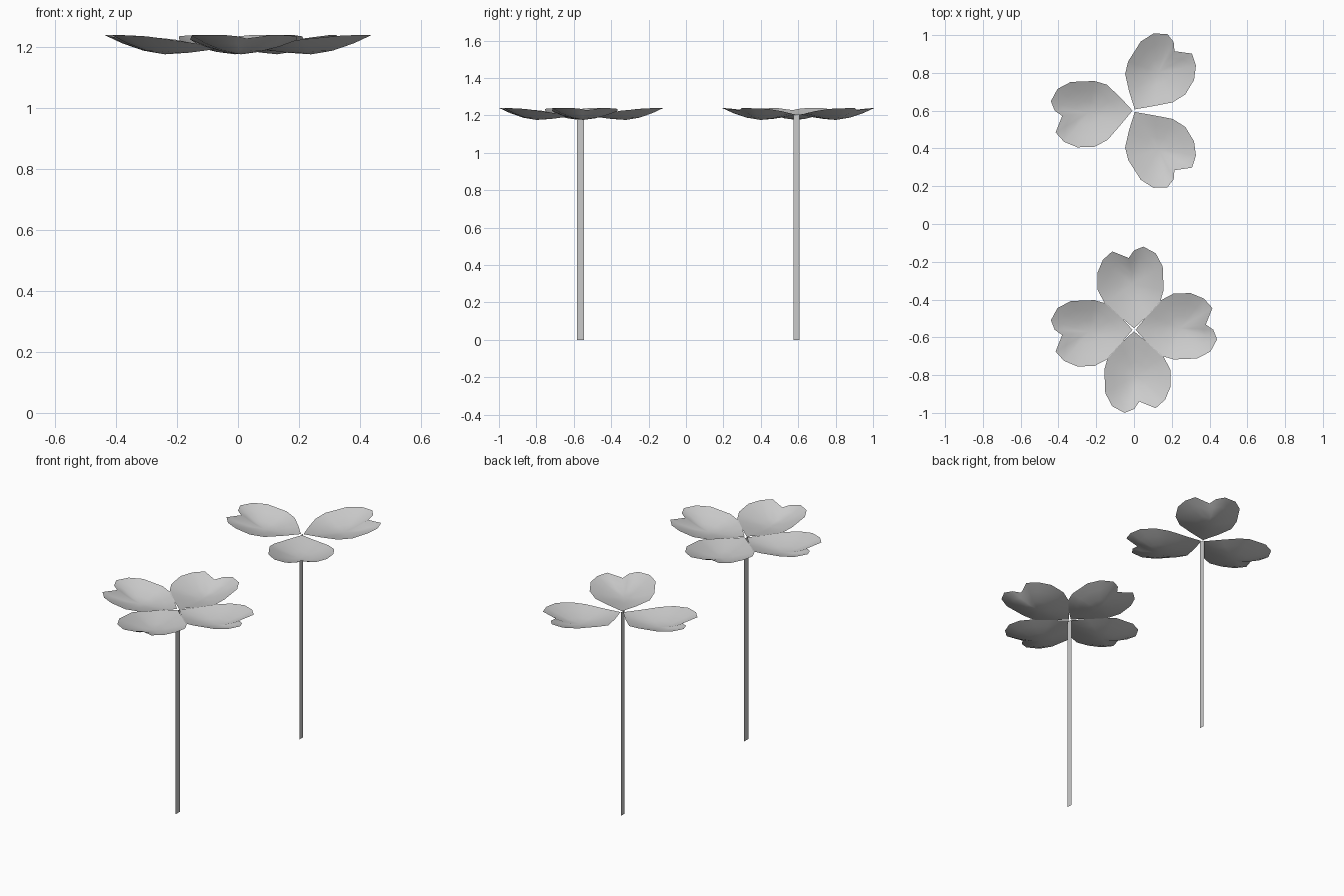
import bpy, bmesh, math

if "Cube" in bpy.data.objects:
    bpy.data.objects.remove(bpy.data.objects["Cube"])

# Leaf outline: (along, across, rim height), base -> notch -> base
OUTLINE = [(.008, 0, 1.205), (.075, -.073, 1.207), (.145, -.138, 1.212), (.21, -.157, 1.225),
           (.335, -.152, 1.237), (.405, -.115, 1.24), (.44, -.05, 1.24), (.42, 0, 1.235),
           (.38, .028, 1.228), (.415, .115, 1.24), (.37, .165, 1.238), (.30, .194, 1.235),
           (.21, .192, 1.222), (.14, .155, 1.212), (.075, .08, 1.207)]
LOW = (.24, .01, 1.176)   # lowest point of the cupped leaf


def make_leaf(name, centre_y, angle, flip=1):
    bm = bmesh.new()
    a = math.radians(angle)

    def vert(u, v, z):
        v *= flip
        return bm.verts.new((u * math.cos(a) - v * math.sin(a),
                             centre_y + u * math.sin(a) + v * math.cos(a), z))

    centre = vert(*LOW)
    rings = []
    for t in (.35, .7, 1):
        rings.append([vert(LOW[0] + (u - LOW[0]) * t, LOW[1] + (v - LOW[1]) * t,
                           LOW[2] + (z - LOW[2]) * t ** 1.6) for u, v, z in OUTLINE])
    n = len(OUTLINE)
    for i in range(n):
        j = (i + 1) % n
        bm.faces.new((centre, rings[0][i], rings[0][j]))
        for inner, outer in zip(rings, rings[1:]):
            bm.faces.new((inner[i], outer[i], outer[j], inner[j]))
    for f in bm.faces:
        f.smooth = True
        f.normal_update()
        if f.normal.z < 0:
            f.normal_flip()
    finish(name, bm)


def make_stem(name, y0, y1, top):
    # flat ribbon facing sideways
    bm = bmesh.new()
    bm.faces.new([bm.verts.new((0, y, z)) for y, z in
                  ((y0, 0), (y1, 0), (y1, top), (y0, top))])
    finish(name, bm)


def finish(name, bm):
    me = bpy.data.meshes.new(name)
    bm.to_mesh(me)
    bm.free()
    bpy.context.collection.objects.link(bpy.data.objects.new(name, me))


# Four-leaf clover
make_stem("four_leaf_stem", -.583, -.545, 1.2)
for k in range(4):
    make_leaf(f"four_leaf_{k + 1}", -.56, 90 * k)

# Three-leaf clover
make_stem("three_leaf_stem", .575, .608, 1.205)
for k, (angle, flip) in enumerate(((180, 1), (60, -1), (-60, 1))):
    make_leaf(f"three_leaf_{k + 1}", .6, angle, flip)
